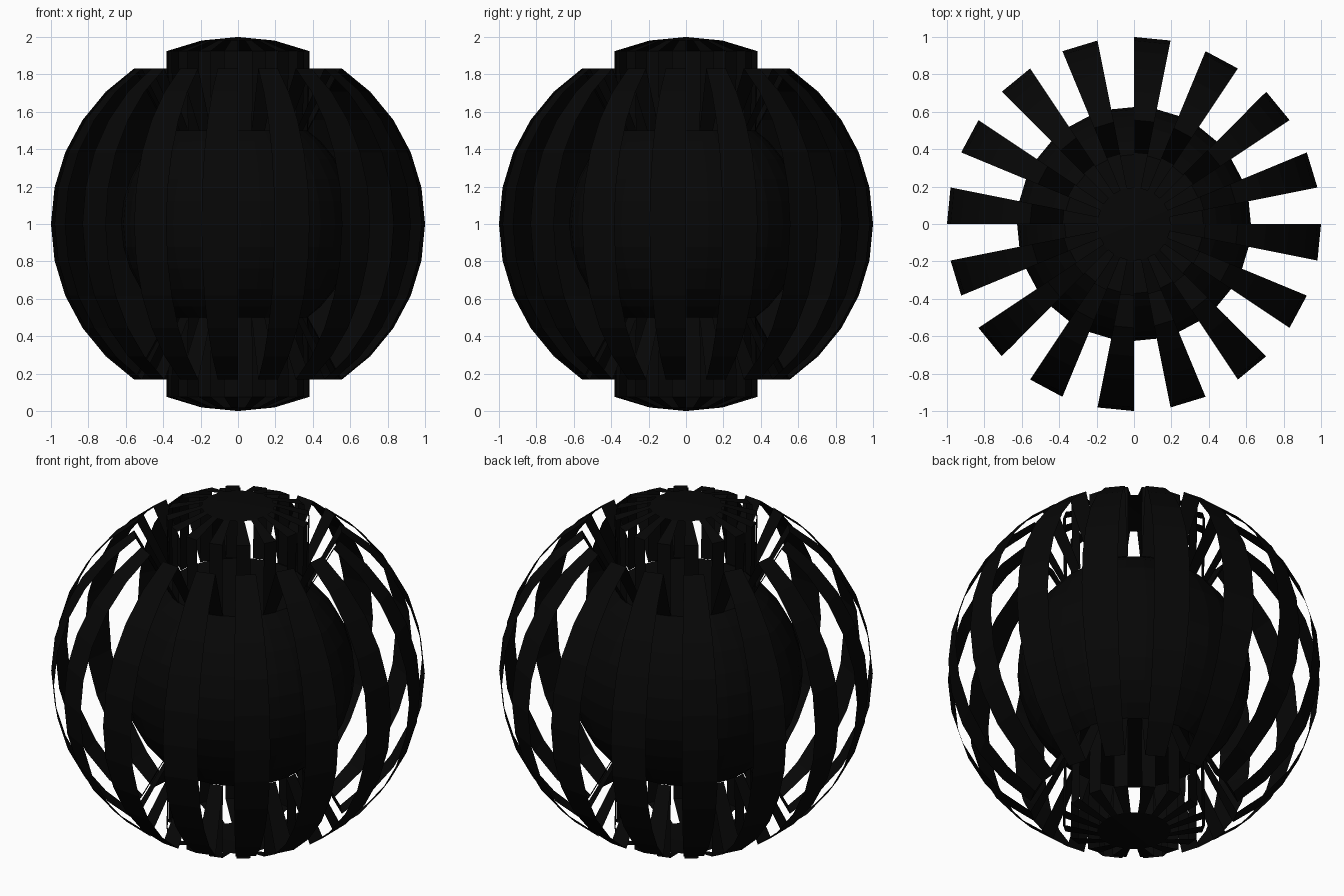
import bpy, bmesh, math
from mathutils import Vector

cube = bpy.data.objects.get("Cube")
if cube:
    bpy.data.objects.remove(cube, do_unlink=True)

SEGMENTS, RINGS = 32, 16
STEP = 2 * math.pi / SEGMENTS
CORE_RADIUS, CORE_HALF = 0.625, 0.5
RIM = (0.375, CORE_HALF)

black = bpy.data.materials.new("soft black")
black.use_nodes = True
colour = (0.002, 0.002, 0.002, 1)
black.diffuse_color = colour
black.node_tree.nodes["Principled BSDF"].inputs["Base Color"].default_value = colour


def sphere(radius):
    bm = bmesh.new()
    bmesh.ops.create_uvsphere(bm, u_segments=SEGMENTS, v_segments=RINGS, radius=radius)
    return bm


def finish(name, bm):
    bmesh.ops.recalc_face_normals(bm, faces=bm.faces)
    mesh = bpy.data.meshes.new(name)
    bm.to_mesh(mesh)
    bm.free()
    mesh.materials.append(black)
    obj = bpy.data.objects.new(name, mesh)
    obj.location.z = 1
    bpy.context.collection.objects.link(obj)
    return obj


def cage_ring(step):
    """Radius and height of a cage ring, counted from the pole."""
    return math.sin(step * STEP), math.cos(step * STEP)


def panels(name, start, end):
    """Flat panels behind every bar, from one ring to another, at both ends."""
    bm = bmesh.new()
    for side in (-1, 1):
        for segment in range(1, SEGMENTS, 2):
            corners = [(start, 0), (start, 1), (end, 1), (end, 0)]
            verts = []
            for (radius, height), offset in corners:
                angle = (segment + offset) * STEP
                verts.append(bm.verts.new((radius * math.cos(angle),
                                           radius * math.sin(angle),
                                           side * height)))
            bm.faces.new(verts)
    finish(name, bm)


# Outer cage: bars on every second segment, a break near each end, whole pole caps
cage = sphere(1)
cap_height = cage_ring(1)[1]
break_top, break_bottom = cage_ring(2), cage_ring(3)
gaps = []
for face in cage.faces:
    centre = face.calc_center_median()
    segment = math.floor(math.atan2(centre.y, centre.x) / STEP)
    height = abs(centre.z)
    in_break = break_bottom[1] < height < break_top[1]
    if height < cap_height and (segment % 2 == 0 or in_break):
        gaps.append(face)
bmesh.ops.delete(cage, geom=gaps, context="FACES")
finish("outer_cage", cage)

# Inner core: a ball cut flat at the top and bottom
core = sphere(CORE_RADIUS)
for side in (-1, 1):
    cut = bmesh.ops.bisect_plane(
        core, geom=core.verts[:] + core.edges[:] + core.faces[:],
        plane_co=Vector((0, 0, side * CORE_HALF)), plane_no=Vector((0, 0, side)),
        clear_outer=True)
    rim = [e for e in cut["geom_cut"] if isinstance(e, bmesh.types.BMEdge)]
    bmesh.ops.contextual_create(core, geom=rim)
finish("inner_core", core)

# Panels that join the core rim to the bars and to the pole pieces
panels("funnel_panels", RIM, break_bottom)
panels("collar_panels", RIM, break_top)
